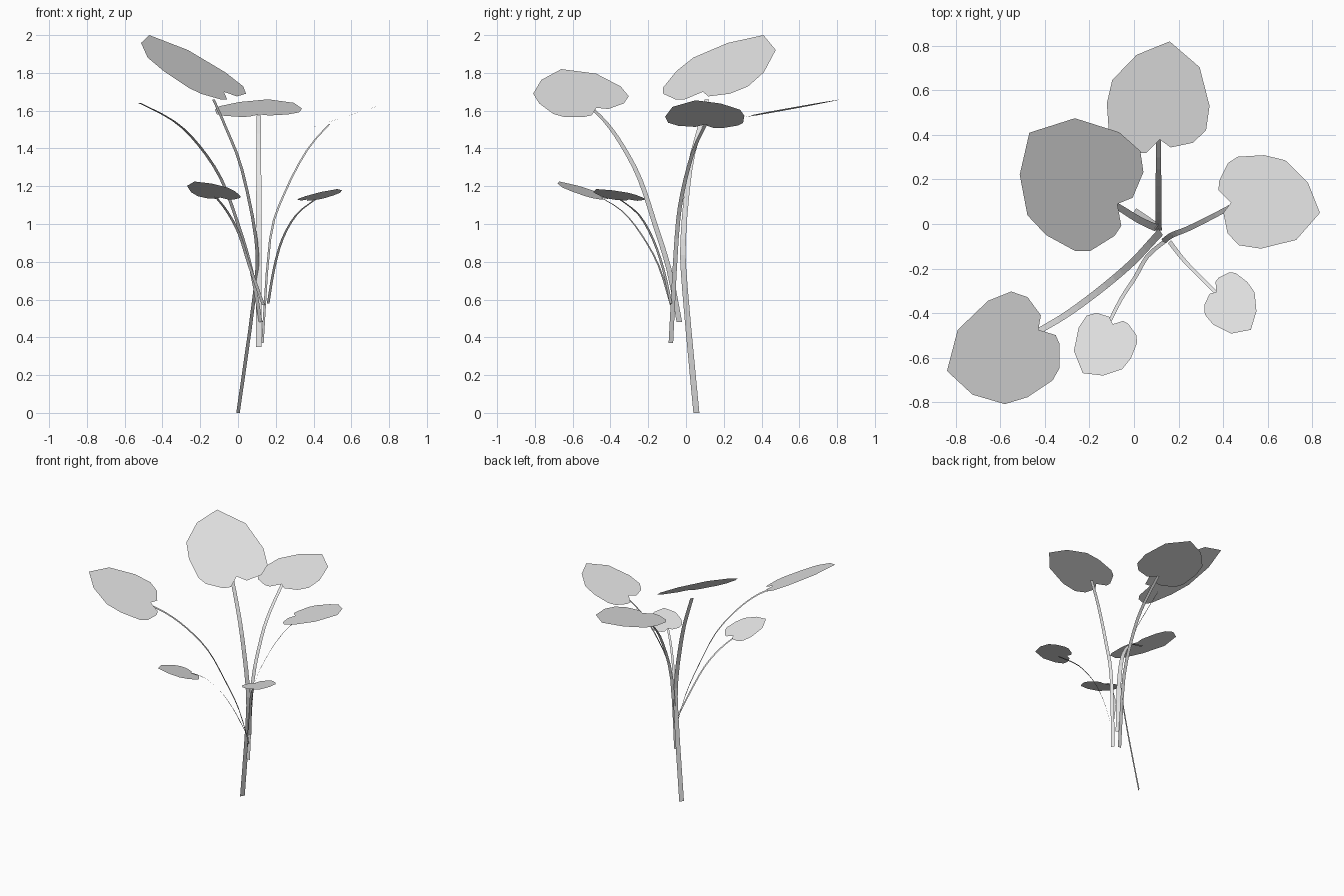
import bpy
import bmesh
from mathutils import Vector
from mathutils.geometry import interpolate_bezier

default_cube = bpy.data.objects.get("Cube")
if default_cube:
    bpy.data.objects.remove(default_cube, do_unlink=True)

# One pale grey for the whole plant
GREY = (0.8, 0.8, 0.8, 1)
pale_grey = bpy.data.materials.new("pale_grey")
pale_grey.use_nodes = True
pale_grey.diffuse_color = GREY
for node in pale_grey.node_tree.nodes:
    if node.type == 'BSDF_PRINCIPLED':
        node.inputs["Base Color"].default_value = GREY

# Heart-shaped leaf outline: (along the midrib, across it), notch at 0, tip at 1
HEART = [(1, 0), (.77, .33), (.39, .47), (.14, .46), (0, .34), (-.07, .12),
         (0, 0), (-.15, -.12), (-.16, -.22), (-.08, -.44), (.02, -.52),
         (.31, -.57), (.55, -.54), (.83, -.32)]


def finish(bm, name):
    """Turn a bmesh into a named, coloured object."""
    mesh = bpy.data.meshes.new(name)
    bm.to_mesh(mesh)
    bm.free()
    mesh.materials.append(pale_grey)
    part = bpy.data.objects.new(name, mesh)
    bpy.context.scene.collection.objects.link(part)
    return part


def make_leaf(name, notch, tip, side):
    """Flat leaf blade spanned by its midrib and its side direction."""
    notch, tip, side = Vector(notch), Vector(tip), Vector(side)
    bm = bmesh.new()
    outline = [bm.verts.new(notch + (tip - notch) * along + side * across)
               for along, across in HEART]
    blade = bm.faces.new(outline)
    blade.normal_update()
    if blade.normal.z < 0:
        blade.normal_flip()
    bmesh.ops.triangulate(bm, faces=[blade])
    return finish(bm, name)


def smooth_path(points, steps=4):
    """Smooth curve running through every given point."""
    points = [Vector(p) for p in points]
    last = len(points) - 1
    slopes = [(points[min(i + 1, last)] - points[max(i - 1, 0)]) / 6
              for i in range(last + 1)]
    path = [points[0]]
    for i in range(last):
        path += interpolate_bezier(points[i], points[i] + slopes[i],
                                   points[i + 1] - slopes[i + 1],
                                   points[i + 1], steps)[1:]
    return path


def make_stem(name, width, points):
    """Flat tapering ribbon, its width level and square to the way it leans."""
    path = smooth_path(points)
    lean = path[-1] - path[len(path) // 2]
    across = Vector((lean.y, -lean.x, 0)).normalized() * width / 2
    bm = bmesh.new()
    previous = None
    for i, centre in enumerate(path):
        taper = 1 - .25 * i / (len(path) - 1)
        rung = (bm.verts.new(centre - across * taper),
                bm.verts.new(centre + across * taper))
        if previous:
            bm.faces.new((previous[0], previous[1], rung[1], rung[0]))
        previous = rung
    return finish(bm, name)


# Leaves: notch, tip, side direction
make_leaf("back_leaf", (.115, .38, 1.58), (.16, .82, 1.66), (.44, -.045, 0))
make_leaf("top_leaf", (-.075, .09, 1.7), (-.47, .41, 2), (.345, .42, -.03))
make_leaf("left_leaf", (.435, .095, 1.525), (.835, .05, 1.655), (-.045, -.4, -.015))
make_leaf("right_leaf", (-.43, -.475, 1.615), (-.84, -.66, 1.82), (-.14, .43, .07))
make_leaf("small_left_leaf", (.37, -.305, 1.13), (.525, -.475, 1.185), (-.16, -.17, -.01))
make_leaf("small_front_leaf", (-.095, -.45, 1.14), (-.23, -.67, 1.225), (-.215, .15, -.01))

# Stems: width, then points from the foot to the leaf
make_stem("back_stem", .03,
          [(.11, -.03, .35), (.11, .02, .92), (.11, .135, 1.25),
           (.11, .245, 1.42), (.11, .4, 1.575)])
make_stem("main_stem", .037,
          [(0, .055, 0), (.09, -.005, .65), (.095, -.015, .92),
           (.02, .02, 1.29), (-.06, .07, 1.5), (-.13, .11, 1.66)])
make_stem("left_stem", .027,
          [(.13, -.08, .37), (.17, -.05, .92), (.245, -.02, 1.16),
           (.365, .04, 1.39), (.485, .105, 1.53)])
make_stem("right_stem", .035,
          [(.12, -.035, .48), (.07, -.09, .76), (0, -.165, 1),
           (-.09, -.245, 1.24), (-.21, -.34, 1.42), (-.34, -.43, 1.545),
           (-.52, -.53, 1.64)])
make_stem("small_left_stem", .02,
          [(.16, -.08, .58), (.19, -.12, .76), (.235, -.175, .92),
           (.31, -.25, 1.05), (.41, -.35, 1.13)])
make_stem("small_front_stem", .02,
          [(.135, -.08, .57), (.06, -.145, .78), (.005, -.24, .95),
           (-.06, -.34, 1.07), (-.12, -.46, 1.145)])
